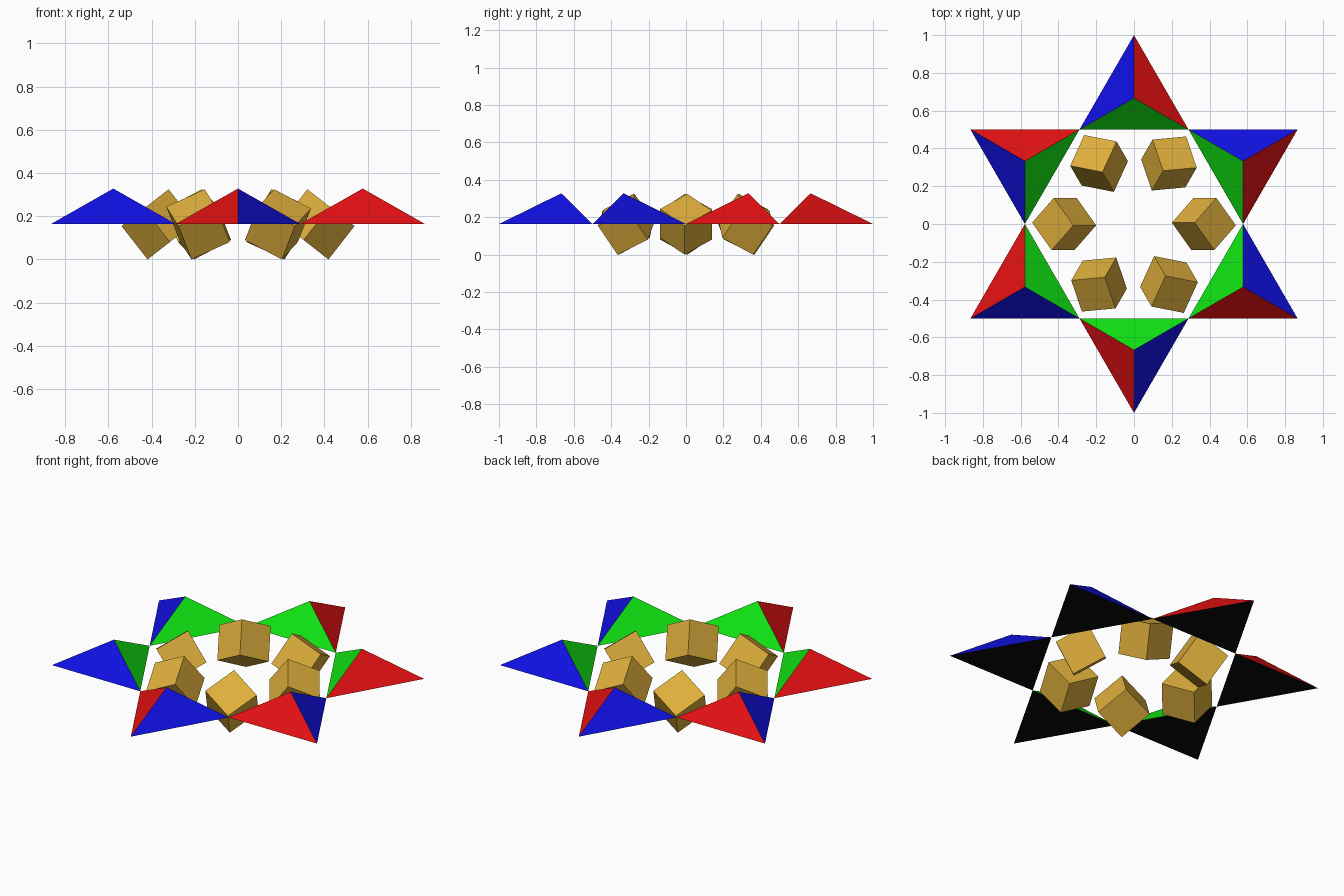
import bpy, bmesh, math
from mathutils import Matrix, Euler, Vector

if "Cube" in bpy.data.objects:
    bpy.data.objects.remove(bpy.data.objects["Cube"])

def material(name, rgb):
    m = bpy.data.materials.new(name)
    m.diffuse_color = (*rgb, 1)
    m.use_nodes = True
    m.node_tree.nodes["Principled BSDF"].inputs["Base Color"].default_value = m.diffuse_color
    return m

RED = material("red", (0.76, 0.005, 0.006))
BLUE = material("blue", (0.005, 0.005, 0.76))
GREEN = material("green", (0.005, 0.76, 0.006))
BLACK = material("black", (0.003, 0.003, 0.003))
GOLD = material("gold", (0.74, 0.43, 0.045))

BASE_Z, APEX_Z = 0.164, 0.328      # star plane and pyramid peaks
INNER = 1 / math.sqrt(3)           # radius of the star's inner corners
CUBE, RING = 0.196, 0.37           # cube edge and ring radius
TILT = Euler((math.radians(48), math.radians(52), 0)).to_matrix().to_4x4()

def add_object(name, bm, mats):
    bmesh.ops.recalc_face_normals(bm, faces=bm.faces)
    me = bpy.data.meshes.new(name)
    bm.to_mesh(me)
    bm.free()
    for m in mats:
        me.materials.append(m)
    bpy.context.collection.objects.link(bpy.data.objects.new(name, me))

def polar(r, deg, z):
    a = math.radians(deg)
    return Vector((r * math.cos(a), r * math.sin(a), z))

# Six low triangular pyramids: the points of the star
for i in range(6):
    ang = 30 + 60 * i
    bm = bmesh.new()
    tip = bm.verts.new(polar(1, ang, BASE_Z))
    left = bm.verts.new(polar(INNER, ang + 30, BASE_Z))
    right = bm.verts.new(polar(INNER, ang - 30, BASE_Z))
    peak = bm.verts.new(polar(2 / 3, ang, APEX_Z))
    sides = [(right, tip, peak), (tip, left, peak), (left, right, peak), (tip, right, left)]
    for k, vs in enumerate(sides):
        bm.faces.new(vs).material_index = k
    add_object(f"star_point_{i + 1}", bm, [RED, BLUE, GREEN, BLACK])

# Ring of six tilted gold cubes inside the star
for i in range(6):
    bm = bmesh.new()
    bmesh.ops.create_cube(bm, size=CUBE)
    bm.transform(TILT)
    drop = min(v.co.z for v in bm.verts)
    spin = Matrix.Rotation(math.radians(60 * i), 4, 'Z')
    bm.transform(spin @ Matrix.Translation((-RING, 0, -drop)))
    add_object(f"tilted_cube_{i + 1}", bm, [GOLD])
